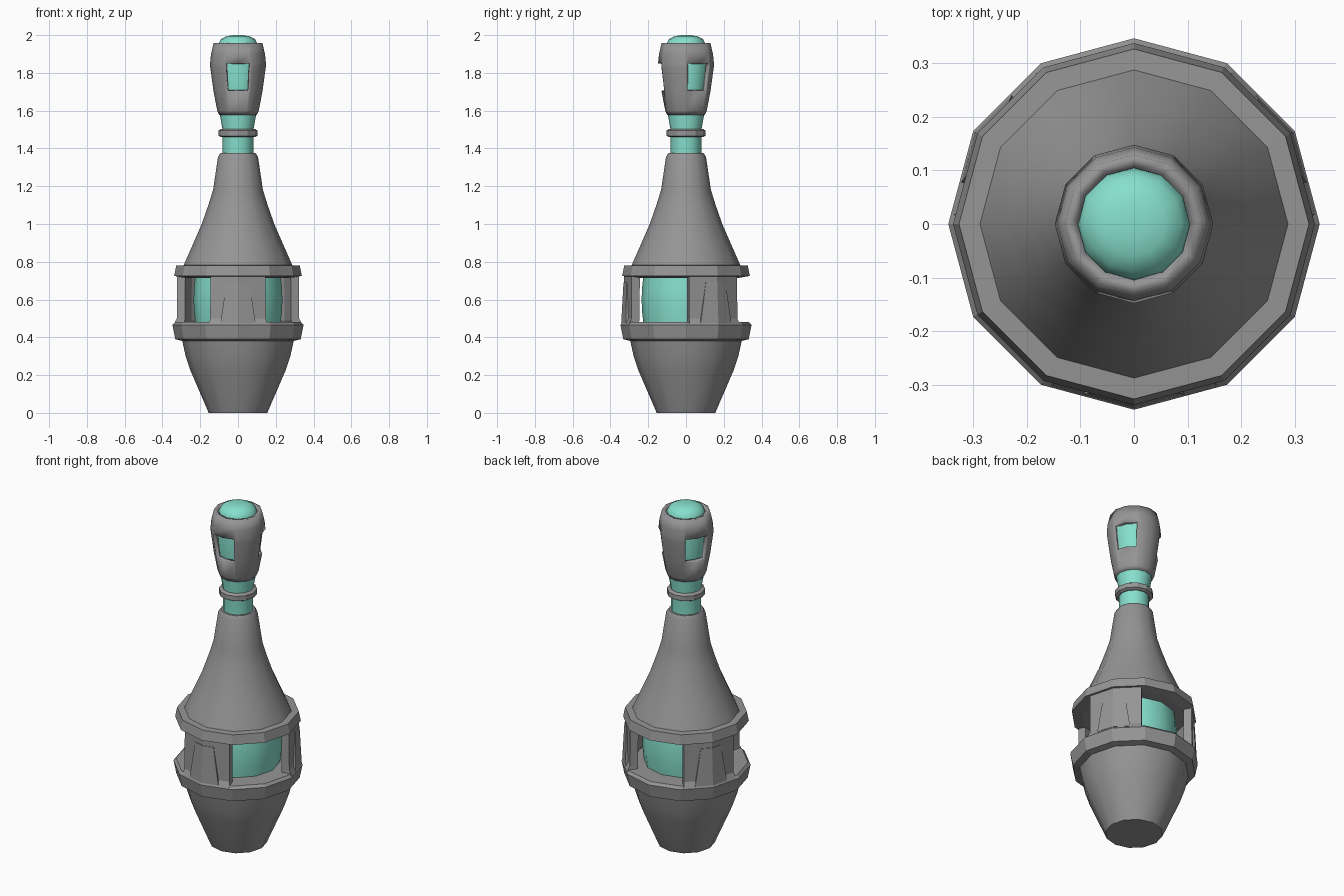
import bpy, bmesh
from math import radians, degrees, cos, sin, asin

if "Cube" in bpy.data.objects:
    bpy.data.objects.remove(bpy.data.objects["Cube"])


def material(name, colour):
    m = bpy.data.materials.new(name)
    m.use_nodes = True
    m.diffuse_color = colour
    m.node_tree.nodes["Principled BSDF"].inputs["Base Color"].default_value = colour
    return m


GREY = material("metal grey", (0.30, 0.30, 0.30, 1))
TEAL = material("glowing teal", (0.24, 0.74, 0.61, 1))
CENTRES = (30, 150, 270)          # three-fold layout of pillars and windows


def on_polygon(r, a, z):
    """Point at angle a (degrees) on a twelve-sided outline of corner radius r."""
    k = r * cos(radians(15)) / cos(radians(a % 30 - 15))
    return (k * cos(radians(a)), k * sin(radians(a)), z)


def off_centre(a):
    """Angle from the nearest of the three centres."""
    return abs((a + 30) % 120 - 60)


def finish(name, bm, mat, smooth, wall):
    mesh = bpy.data.meshes.new(name)
    bm.to_mesh(mesh)
    bm.free()
    mesh.materials.append(mat)
    ob = bpy.data.objects.new(name, mesh)
    bpy.context.collection.objects.link(ob)
    if smooth:
        bpy.ops.object.select_all(action='DESELECT')
        ob.select_set(True)
        bpy.context.view_layer.objects.active = ob
        bpy.ops.object.shade_smooth_by_angle(angle=radians(smooth))
    if wall:
        mod = ob.modifiers.new("Wall", 'SOLIDIFY')
        mod.thickness = wall
        mod.offset = -1
    return ob


def lathe(name, profile, mat, smooth=0, wall=0, cut=0, keep=None):
    """Twelve-sided turned part; keep() chooses the faces of an open shell."""
    angles = set(range(0, 360, 30))
    if cut:
        angles |= {c + s * cut for c in CENTRES for s in (-1, 1)}
    angles = sorted(angles)
    n = len(angles)
    bm = bmesh.new()
    rows = [[bm.verts.new(on_polygon(r, a, z)) for a in angles] for r, z in profile]
    for i in range(len(rows) - 1):
        zm = (profile[i][1] + profile[i + 1][1]) / 2
        for j in range(n):
            k = (j + 1) % n
            am = (angles[j] + (angles[k] if k else 360)) / 2
            if keep is None or keep(off_centre(am), zm):
                bm.faces.new((rows[i][j], rows[i][k], rows[i + 1][k], rows[i + 1][j]))
    if not wall:
        bm.faces.new(rows[0][::-1])
        bm.faces.new(rows[-1])
    bmesh.ops.delete(bm, geom=[v for v in bm.verts if not v.link_faces], context='VERTS')
    return finish(name, bm, mat, smooth, wall)


# Lower body
lathe("base_cone", [(0.155, 0), (0.25, 0.22), (0.277, 0.30), (0.297, 0.39)], GREY, 40)
lathe("lower_ring", [(0.29, 0.38), (0.332, 0.39), (0.347, 0.465), (0.333, 0.48),
                     (0.2, 0.48)], GREY)

# Core chamber and its three pillars
lathe("chamber_core", [(0.225, 0.47), (0.233, 0.54), (0.235, 0.6), (0.233, 0.66),
                       (0.225, 0.73)], TEAL, 40)
lathe("chamber_pillars", [(0.345, 0.467), (0.328, 0.5), (0.327, 0.725)], GREY, 0,
      wall=0.045, cut=27, keep=lambda d, z: d < 27)
lathe("upper_ring", [(0.28, 0.715), (0.338, 0.725), (0.327, 0.78), (0.28, 0.782)], GREY)

# Tapered buttress on each pillar
for c in CENTRES:
    bm = bmesh.new()
    rows = []
    for half, r, z in ((0.097, 0.343, 0.475), (0.062, 0.331, 0.69)):
        spread = degrees(asin(half / r))
        rows.append([bm.verts.new(on_polygon(r, c + s * spread, z)) for s in (-1, 0, 1)])
    for j in (0, 1):
        bm.faces.new((rows[0][j], rows[0][j + 1], rows[1][j + 1], rows[1][j]))
    finish("pillar_buttress", bm, GREY, 0, 0.02)

# Upper body
lathe("bottle_body", [(0.293, 0.77), (0.24, 0.89), (0.192, 1.0), (0.157, 1.1),
                      (0.132, 1.18), (0.106, 1.355), (0.093, 1.375)], GREY, 40)
lathe("neck_ring", [(0.09, 1.46), (0.103, 1.467), (0.103, 1.495), (0.09, 1.503)], GREY)

# Glowing tube running up the neck and through the head, ending in a dome
lathe("inner_tube", [(0.082, 1.36), (0.082, 1.5), (0.098, 1.59), (0.102, 1.7),
                     (0.122, 1.85), (0.103, 1.955), (0.09, 1.979), (0.06, 1.994),
                     (0.025, 2.0)], TEAL, 40)

# Head shell with three windows
lathe("head_shell", [(0.1, 1.578), (0.11, 1.6), (0.13, 1.705), (0.147, 1.83), (0.148, 1.85),
                     (0.143, 1.9), (0.129, 1.958)], GREY, 40, wall=0.025, cut=26,
      keep=lambda d, z: d > 26 or not 1.705 < z < 1.85)
